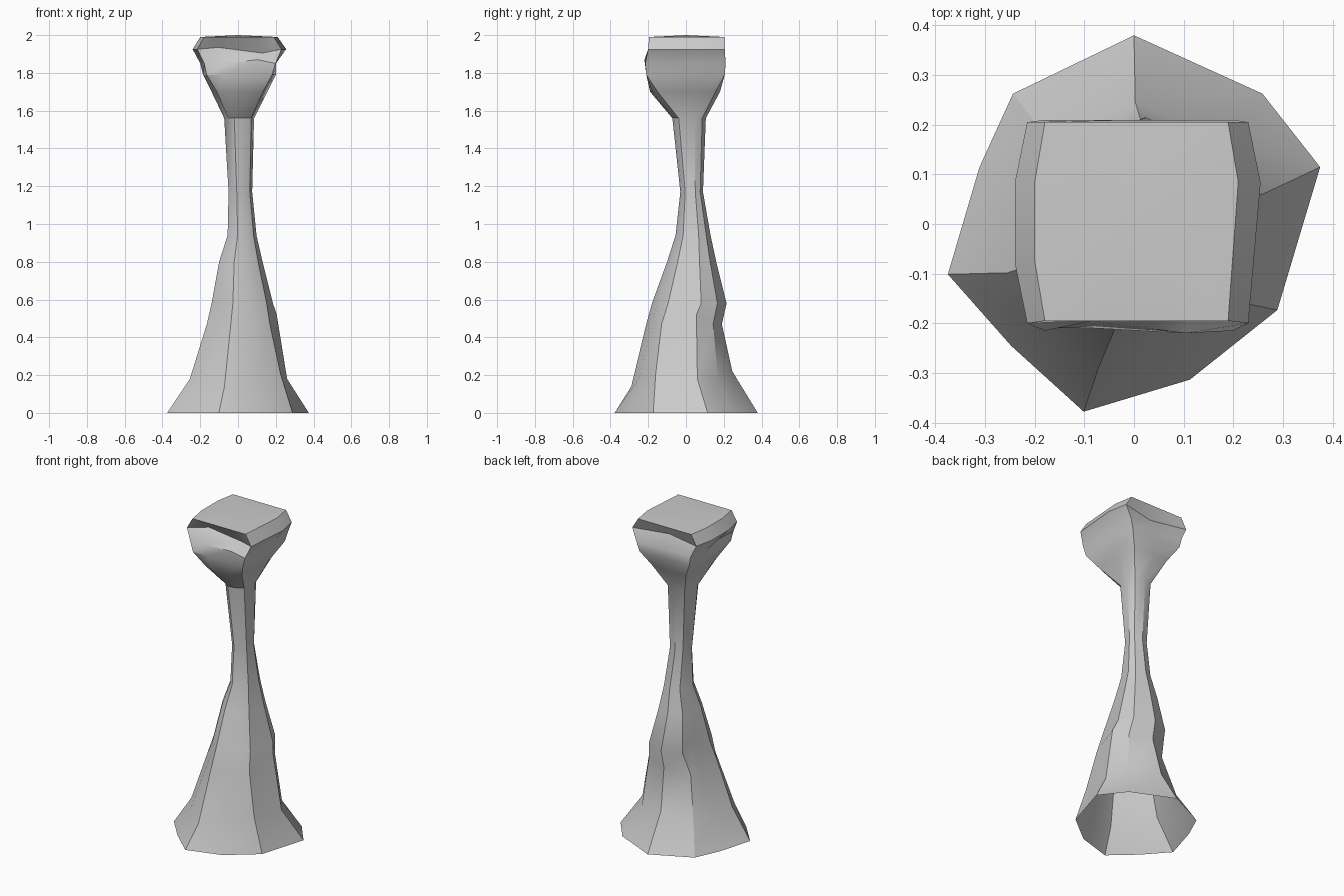
import bpy, bmesh

if "Cube" in bpy.data.objects:
    bpy.data.objects.remove(bpy.data.objects["Cube"])

# Unit outlines: ten-sided root flare, and square head with matching points
FLARE = [(0, 1), (.69, .69), (1, .3), (.77, -.46), (.3, -.83),
         (-.27, -1), (-.66, -.65), (-1, -.27), (-.83, .3), (-.65, .69)]
BLOCK = [(0, 1), (.9, 1), (1, .4), (.9, -1), (.45, -1),
         (-.45, -1), (-.9, -1), (-1, -.4), (-1, .4), (-.9, 1)]

# z, x min, x max, y min, y max, blend from flare to block
RINGS = [
    (0.00, -.375, .375, -.378, .38, 0),
    (0.18, -.255, .26, -.29, .245, .1),
    (0.47, -.165, .205, -.21, .19, .25),
    (0.58, -.14, .185, -.18, .215, .2),
    (0.80, -.10, .13, -.10, .16, .2),
    (0.94, -.055, .098, -.055, .13, .2),
    (1.17, -.05, .075, -.03, .09, .2),
    (1.56, -.073, .085, -.072, .105, .3),
    (1.70, -.14, .155, -.19, .18, .6),
    (1.79, -.185, .20, -.21, .205, 1),
    (1.85, -.20, .22, -.215, .21, 1),
    (1.925, -.24, .255, -.20, .205, 1),
    (1.99, -.20, .21, -.195, .205, 1),
]

# Hand-shaped dents and ridges: (ring, point) -> offset
TWEAKS = {
    (1, 3): (.02, 0, .03), (1, 6): (-.02, 0, -.03), (1, 5): (0, 0, -.04),
    (1, 0): (0, 0, .04), (2, 6): (.03, .02, .06), (2, 2): (0, 0, .05),
    (2, 9): (0, -.03, -.04), (3, 8): (.02, 0, .04),
    (10, 4): (0, -.005, .02), (10, 5): (0, .02, 0),
    (11, 4): (.01, .06, -.02), (11, 5): (0, .06, .01), (11, 0): (0, -.05, 0),
    (10, 7): (.03, 0, 0), (10, 2): (-.02, 0, 0),
}

# Tapered trunk with flared open base and block-shaped top
bm = bmesh.new()
loops = []
for r, (z, x0, x1, y0, y1, t) in enumerate(RINGS):
    loop = []
    for i, (f, b) in enumerate(zip(FLARE, BLOCK)):
        u, v = (f[k] * (1 - t) + b[k] * t for k in (0, 1))
        dx, dy, dz = TWEAKS.get((r, i), (0, 0, 0))
        loop.append(bm.verts.new(((x0 + x1) / 2 + u * (x1 - x0) / 2 + dx,
                                  (y0 + y1) / 2 + v * (y1 - y0) / 2 + dy, z + dz)))
    loops.append(loop)
n = len(FLARE)
for lo, hi in zip(loops, loops[1:]):
    for i in range(n):
        j = (i + 1) % n
        bm.faces.new((lo[j], lo[i], hi[i], hi[j]))

# Flat crown
centre = bm.verts.new((0, 0, 2))
for i in range(n):
    bm.faces.new((loops[-1][(i + 1) % n], loops[-1][i], centre))
bmesh.ops.recalc_face_normals(bm, faces=bm.faces)

mesh = bpy.data.meshes.new("trunk_pedestal")
bm.to_mesh(mesh)
bm.free()
trunk = bpy.data.objects.new("trunk_pedestal", mesh)
bpy.context.collection.objects.link(trunk)
bpy.context.view_layer.objects.active = trunk
trunk.select_set(True)
bpy.ops.object.shade_smooth_by_angle(angle=0.52)
